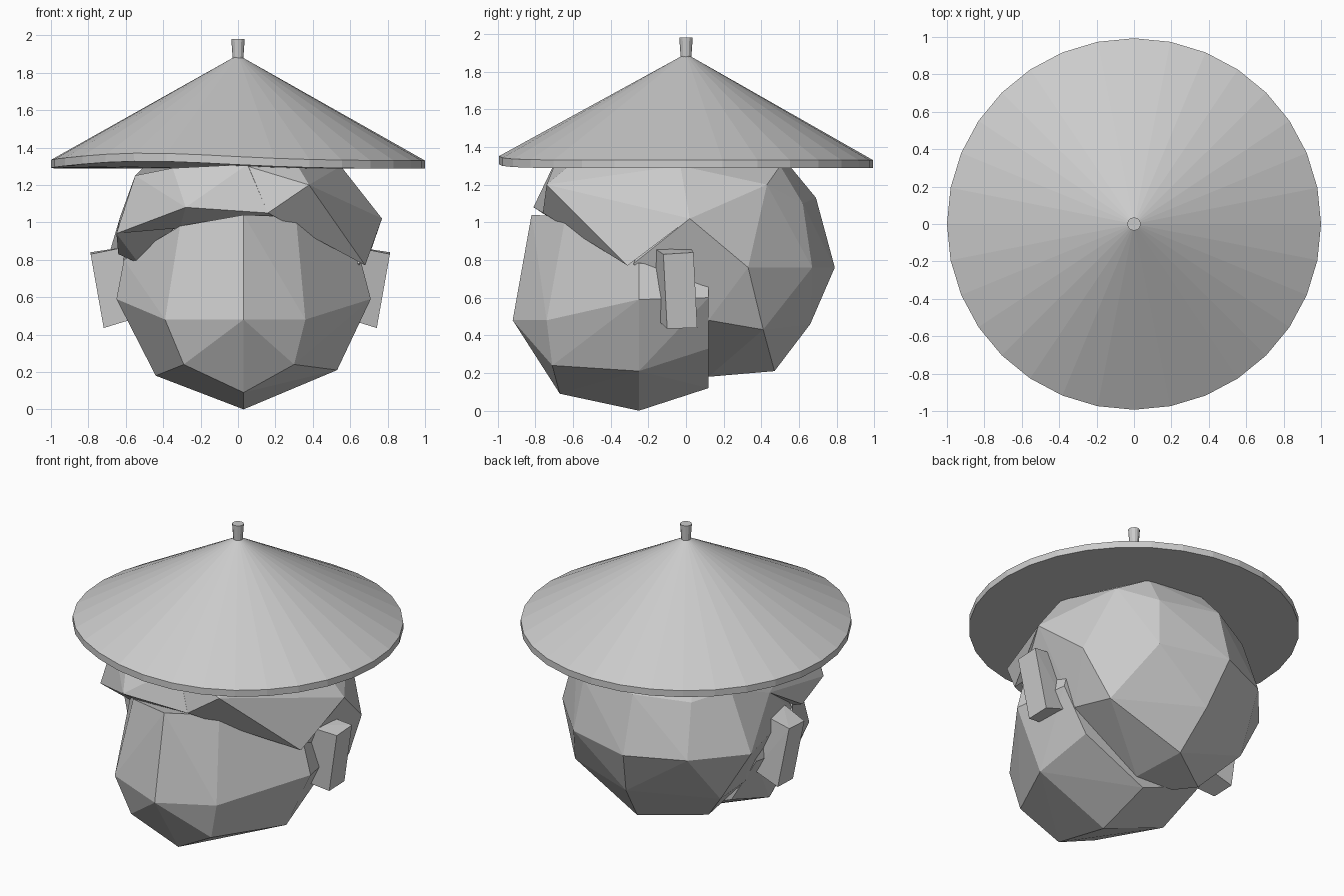
import bpy, bmesh, math

grey = bpy.data.materials.new("plain grey")
grey.diffuse_color = (0.6, 0.6, 0.6, 1)


def finish(name, bm):
    bmesh.ops.recalc_face_normals(bm, faces=bm.faces)
    me = bpy.data.meshes.new(name)
    bm.to_mesh(me)
    bm.free()
    me.materials.append(grey)
    ob = bpy.data.objects.new(name, me)
    bpy.context.collection.objects.link(ob)
    return ob


def hull(name, pts):
    """Faceted solid around a handful of corner points."""
    bm = bmesh.new()
    for p in pts:
        bm.verts.new(p)
    bmesh.ops.convex_hull(bm, input=bm.verts)
    loose = [v for v in bm.verts if not v.link_faces]
    bmesh.ops.delete(bm, geom=loose, context='VERTS')
    bmesh.ops.dissolve_limit(bm, angle_limit=math.radians(3),
                             verts=bm.verts, edges=bm.edges)
    return finish(name, bm)


def lathe(name, profile, n, lift=None):
    """Closed turned solid; a radius of zero makes a pole."""
    bm = bmesh.new()
    rings = []
    for r, z in profile:
        if r == 0:
            rings.append([bm.verts.new((0, 0, z))] * n)
            continue
        ring = []
        for i in range(n):
            a = 2 * math.pi * i / n
            x, y = r * math.cos(a), 0.993 * r * math.sin(a)
            ring.append(bm.verts.new((x, y, z + (lift(x, y) if lift else 0))))
        rings.append(ring)
    for a, b in zip(rings, rings[1:]):
        for i in range(n):
            j = (i + 1) % n
            bm.faces.new(list(dict.fromkeys([a[i], a[j], b[j], b[i]])))
    return finish(name, bm)


# Hat: wide cone with a thin brim, bent up slightly at the front left
def brim_lift(x, y):
    d = (x + 0.5) ** 2 + (y + 0.87) ** 2
    return 0.04 * math.exp(-d / 0.42)


lathe("hat", [(0, 1.895), (1, 1.33), (1, 1.287), (0, 1.287)], 32, brim_lift)
lathe("hat_knob", [(0, 1.98), (0.036, 1.98), (0.028, 1.87), (0, 1.87)], 12)

# Face: faceted block, flat at the back
hull("face", [
    (0.03, -0.25, 0.0), (0.03, -0.67, 0.09), (0.03, 0.12, 0.12),
    (0.30, -0.71, 0.24), (0.53, -0.25, 0.21), (0.48, 0.12, 0.33),
    (-0.29, -0.71, 0.24), (-0.44, -0.25, 0.18), (-0.42, 0.12, 0.30),
    (0.03, -0.92, 0.48), (0.36, -0.74, 0.48), (0.71, -0.25, 0.59), (0.65, 0.12, 0.6),
    (-0.39, -0.74, 0.48), (-0.65, -0.25, 0.59), (-0.60, 0.12, 0.6),
    (0.03, -0.82, 1.04), (0.31, -0.64, 1.03), (-0.31, -0.66, 0.98),
    (0.66, -0.25, 0.78), (-0.61, -0.25, 0.8), (0.6, 0.12, 0.8), (-0.56, 0.12, 0.8)])

# Hair at the back of the head
hull("back_hair", [
    (0.77, 0.02, 1.02), (0.55, -0.03, 1.3), (0.50, 0.43, 1.2), (0.3, 0.5, 1.3),
    (-0.06, 0.55, 1.3), (-0.35, 0.4, 1.3), (-0.5, -0.03, 1.3), (-0.63, 0.02, 1.03),
    (0.32, 0.62, 1.1), (-0.09, 0.69, 1.13), (-0.41, 0.53, 1.1), (-0.56, 0.33, 1.15),
    (0.68, 0.33, 0.76), (0.36, 0.67, 0.76), (-0.09, 0.79, 0.76),
    (-0.45, 0.63, 0.76), (-0.71, 0.33, 0.76),
    (0.57, 0.12, 0.48), (0.53, 0.41, 0.43), (-0.02, 0.66, 0.46),
    (-0.52, 0.38, 0.43), (-0.52, 0.12, 0.45),
    (0.65, -0.28, 0.78), (-0.59, -0.28, 0.8),
    (0.03, 0.47, 0.21), (-0.32, 0.22, 0.21), (0.08, 0.12, 0.18), (-0.2, 0.12, 0.19)])

# Hair swept down each temple, and the fringe over the forehead
hull("right_temple_hair", [
    (0.77, 0.02, 1.02), (0.68, -0.31, 0.77), (0.38, -0.74, 1.2), (0.16, -0.76, 1.05),
    (0.55, -0.03, 1.3), (0.32, -0.62, 1.3), (0.05, -0.7, 1.3),
    (0.3, -0.62, 1.02), (0.45, 0.02, 1.02), (0, 0, 1.3)])
hull("left_temple_hair", [
    (-0.63, 0.02, 1.03), (-0.64, -0.31, 0.83), (-0.53, -0.34, 0.78), (-0.65, -0.52, 0.94),
    (-0.55, -0.5, 1.25), (-0.5, -0.03, 1.3), (-0.31, -0.6, 1.0),
    (-0.4, 0.02, 1.02), (0, 0, 1.3)])
hull("fringe", [
    (-0.65, -0.52, 0.94), (-0.55, -0.52, 1.25), (-0.35, -0.66, 1.29), (0.05, -0.7, 1.31),
    (0.16, -0.76, 1.05), (-0.28, -0.81, 1.08), (0.25, -0.65, 1.02),
    (-0.31, -0.64, 0.97), (0, -0.2, 1.3), (-0.4, -0.3, 1.0)])

# Ears: tilted slabs, mirrored about a line just right of centre
for side, name in ((1, "right_ear"), (-1, "left_ear")):
    hull(name, [(side * x + 0.012, y, z) for x, y, z in (
        (0.80, -0.12, 0.83), (0.80, 0.04, 0.84), (0.73, 0.06, 0.44), (0.73, -0.10, 0.435),
        (0.60, -0.18, 0.87), (0.60, 0.02, 0.87), (0.55, 0.05, 0.50), (0.55, -0.16, 0.49))])
